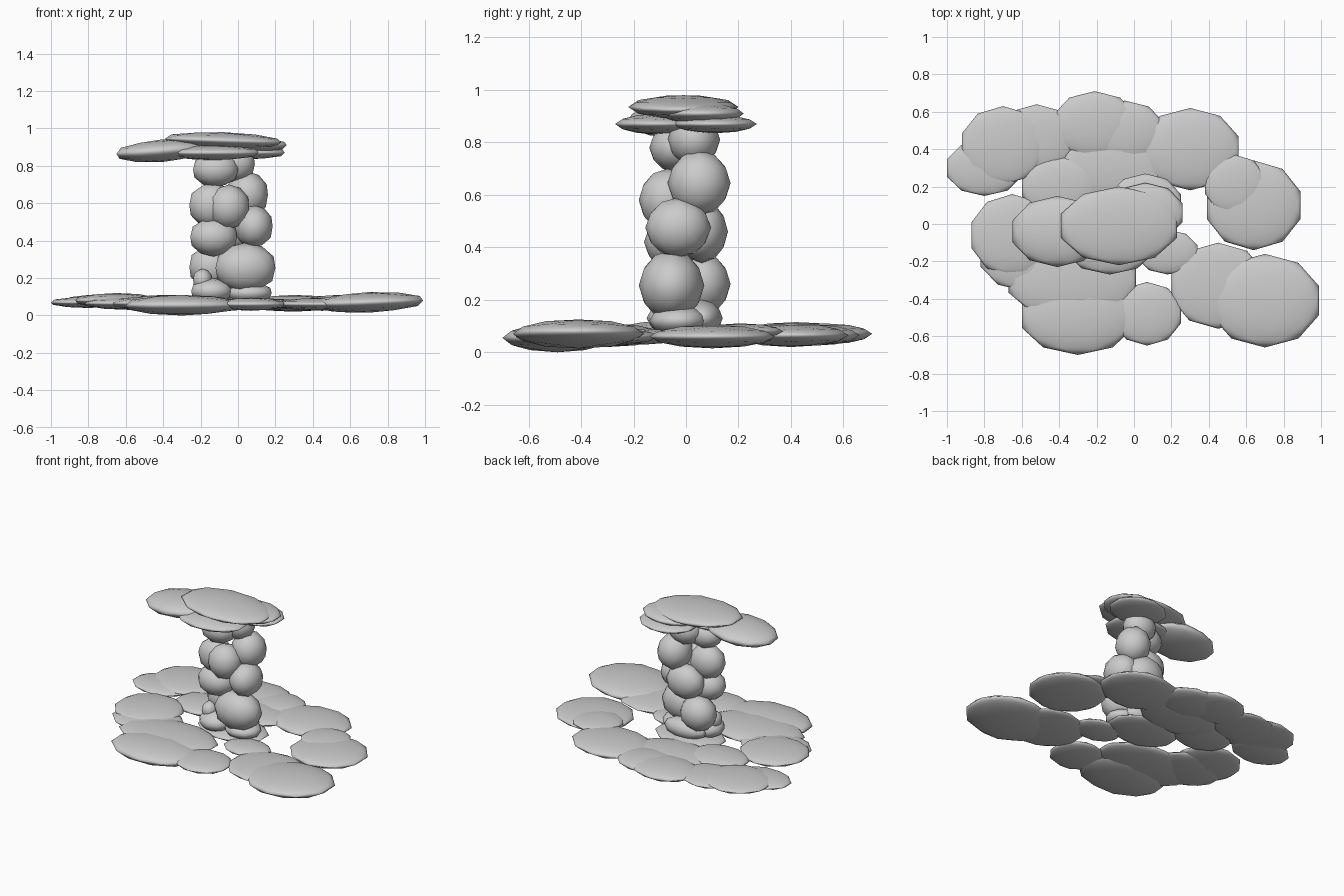
import bpy, math


def blobs(name, rows):
    """Low-poly flattened balls: centre x, y, z, radii x, y, z, tilt about y (degrees)."""
    for i, (x, y, z, rx, ry, rz, tilt) in enumerate(rows, 1):
        bpy.ops.mesh.primitive_ico_sphere_add(subdivisions=2, radius=1, location=(x, y, z))
        ob = bpy.context.object
        ob.name = f"{name}_{i}"
        # the ten-sided outline is narrower along x
        ob.scale = (rx / 0.951, ry, rz)
        ob.rotation_euler = (0, math.radians(tilt), 0)
        bpy.ops.object.shade_smooth()


# Flat pads spread around the foot, clockwise from back left
blobs("ground_pad", [
    (-0.70, 0.42, 0.08, 0.22, 0.21, 0.035, 0),
    (-0.80, 0.30, 0.07, 0.20, 0.15, 0.03, 0),
    (-0.52, 0.46, 0.07, 0.20, 0.18, 0.03, 0),
    (-0.21, 0.53, 0.07, 0.22, 0.18, 0.04, 0),
    (-0.05, 0.49, 0.065, 0.21, 0.17, 0.04, 0),
    (0.30, 0.40, 0.065, 0.26, 0.22, 0.045, 0),
    (0.54, 0.21, 0.08, 0.16, 0.16, 0.03, 0),
    (0.64, 0.10, 0.06, 0.25, 0.24, 0.045, 0),
    (0.70, -0.41, 0.07, 0.29, 0.25, 0.055, -2),
    (0.45, -0.33, 0.06, 0.25, 0.23, 0.035, 0),
])
blobs("front_pad", [
    (0.07, -0.48, 0.06, 0.18, 0.17, 0.035, 0),
    (-0.30, -0.49, 0.055, 0.30, 0.21, 0.055, 0),
    (-0.33, -0.30, 0.065, 0.34, 0.22, 0.045, 0),
    (-0.58, -0.17, 0.065, 0.24, 0.19, 0.035, 0),
    (-0.65, -0.06, 0.08, 0.22, 0.22, 0.04, 0),
    (-0.40, 0.20, 0.075, 0.20, 0.16, 0.035, 0),
    (0.18, -0.15, 0.06, 0.16, 0.12, 0.03, 0),
    (-0.12, 0.30, 0.065, 0.28, 0.18, 0.035, 0),
    (-0.05, 0.02, 0.065, 0.24, 0.17, 0.035, 0),
])

# Small lumps where the stem meets the pads
blobs("stem_root", [
    (0.06, -0.03, 0.12, 0.12, 0.11, 0.06, 0),
    (-0.14, -0.04, 0.13, 0.11, 0.11, 0.07, 0),
    (-0.04, 0.06, 0.13, 0.15, 0.08, 0.07, 0),
    (-0.19, -0.04, 0.19, 0.05, 0.06, 0.06, 0),
])

# Stacked lumps of the stem
blobs("stem_lump", [
    (0.04, -0.055, 0.255, 0.16, 0.125, 0.135, 0),
    (-0.14, 0.06, 0.26, 0.12, 0.11, 0.12, 0),
    (-0.13, -0.05, 0.42, 0.125, 0.11, 0.105, 0),
    (0.085, -0.03, 0.475, 0.10, 0.125, 0.115, 0),
    (-0.04, 0.06, 0.46, 0.13, 0.10, 0.12, 0),
    (-0.14, -0.04, 0.59, 0.12, 0.10, 0.12, 0),
    (-0.05, -0.07, 0.58, 0.11, 0.11, 0.12, 0),
    (0.05, 0.05, 0.645, 0.11, 0.12, 0.125, 0),
    (-0.12, -0.04, 0.78, 0.12, 0.10, 0.095, 0),
    (-0.02, 0.03, 0.81, 0.11, 0.10, 0.10, 0),
])

# Overlapping discs of the cap
blobs("cap_disc", [
    (-0.41, -0.04, 0.88, 0.24, 0.19, 0.06, -4),
    (-0.08, -0.01, 0.935, 0.31, 0.21, 0.045, 2),
    (0.06, 0.06, 0.91, 0.20, 0.16, 0.04, 0),
    (0.06, 0.11, 0.87, 0.19, 0.16, 0.035, 0),
    (-0.13, -0.10, 0.87, 0.24, 0.17, 0.04, 0),
])
